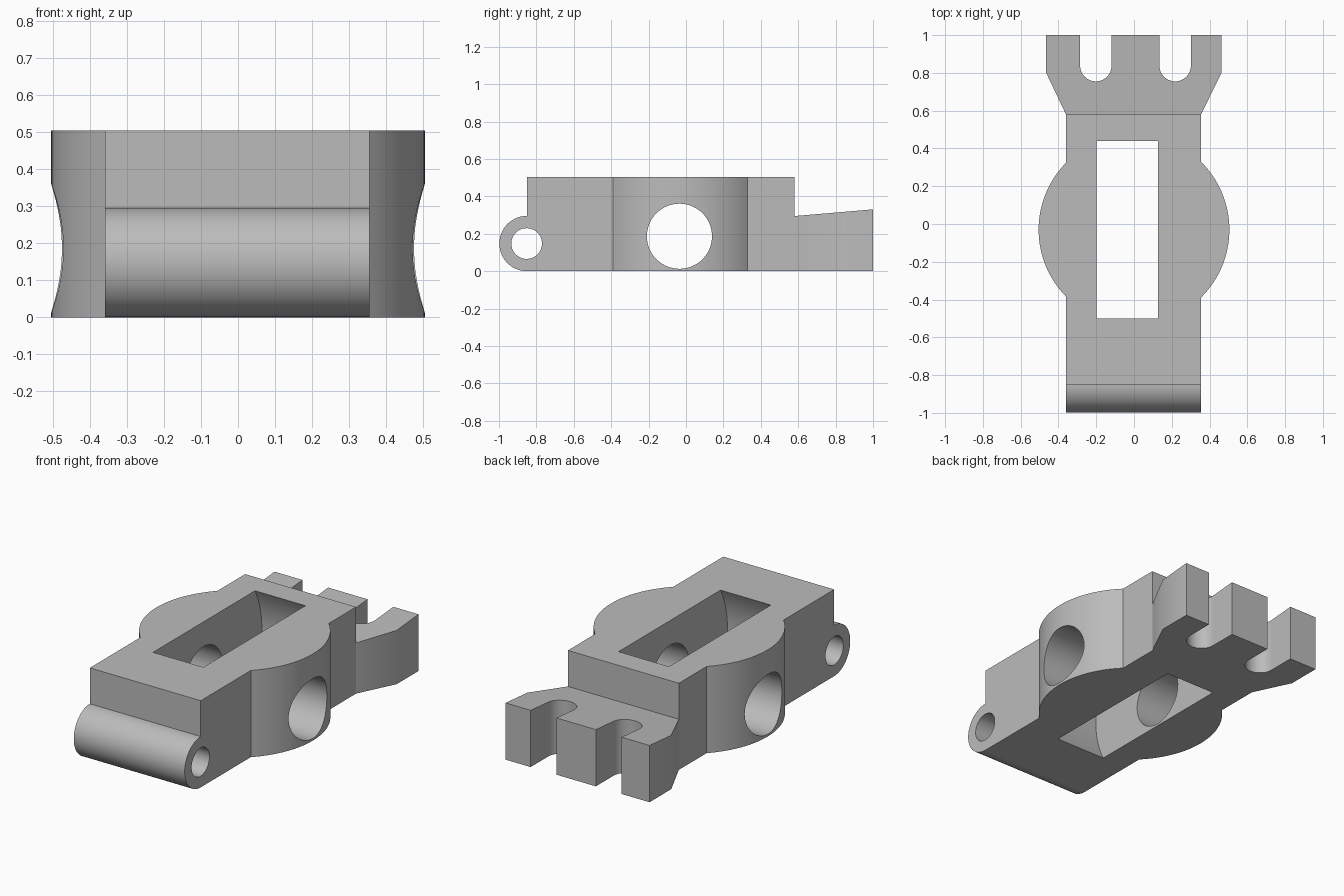
import bpy
import bmesh
from math import sin, cos, pi, radians
from mathutils import Vector

if "Cube" in bpy.data.objects:
    bpy.data.objects.remove(bpy.data.objects["Cube"], do_unlink=True)

grey = bpy.data.materials.new("plain_grey")
grey.use_nodes = True
colour = (0.5, 0.5, 0.5, 1)
grey.diffuse_color = colour
grey.node_tree.nodes["Principled BSDF"].inputs["Base Color"].default_value = colour

HEIGHT = 0.505
LEFT, RIGHT = 0.355, -0.36


def arc(cx, cy, r, start, end, n):
    """Points along an arc, angles in degrees."""
    angles = [radians(start + (end - start) * i / n) for i in range(n + 1)]
    return [(cx + r * cos(a), cy + r * sin(a)) for a in angles]


def circle(cx, cy, r, n=96):
    return arc(cx, cy, r, 0, 360, n)[:-1]


def prism(name, outline, low, high, axis):
    """Extrude an outline along z (outline in x, y) or x (outline in y, z)."""
    def place(p, d):
        return Vector((*p, d)) if axis == "z" else Vector((d, *p))
    bm = bmesh.new()
    face = bm.faces.new([bm.verts.new(place(p, low)) for p in outline])
    top = bmesh.ops.extrude_face_region(bm, geom=[face])["geom"]
    bmesh.ops.translate(bm, vec=place((0, 0), high - low),
                        verts=[g for g in top if isinstance(g, bmesh.types.BMVert)])
    bmesh.ops.recalc_face_normals(bm, faces=bm.faces)
    mesh = bpy.data.meshes.new(name)
    bm.to_mesh(mesh)
    bm.free()
    mesh.materials.append(grey)
    obj = bpy.data.objects.new(name, mesh)
    bpy.context.collection.objects.link(obj)
    return obj


def activate(obj):
    bpy.ops.object.select_all(action="DESELECT")
    obj.select_set(True)
    bpy.context.view_layer.objects.active = obj


def combine(obj, tool, operation):
    tool.hide_render = True
    mod = obj.modifiers.new(operation.lower(), "BOOLEAN")
    mod.operation, mod.solver, mod.object = operation, "EXACT", tool
    activate(obj)
    bpy.ops.object.modifier_apply(modifier=mod.name)
    bpy.data.objects.remove(tool, do_unlink=True)


def finish(obj):
    activate(obj)
    bpy.ops.object.shade_smooth_by_angle(angle=radians(30))
    weighted = obj.modifiers.new("weighted_normals", "WEIGHTED_NORMAL")
    weighted.keep_sharp = True


# Main block with the rounded hinge barrel along its front
profile = arc(-0.85, 0.148, 0.148, 270, 90, 40)
profile += [(-0.85, HEIGHT), (0.58, HEIGHT), (0.58, 0)]
body = prism("body", profile, RIGHT, LEFT, "x")

# Round side bosses
combine(body, prism("boss", circle(0, -0.03, 0.505, 128), 0, HEIGHT, "z"), "UNION")

# Wheel slot with bowed ends, axle bore and hinge pin bore
combine(body, prism("slot", circle(-0.03, HEIGHT / 2, 0.533, 128), -0.198, 0.127, "x"), "DIFFERENCE")
combine(body, prism("axle_bore", circle(-0.035, 0.187, 0.174), -1, 1, "x"), "DIFFERENCE")
combine(body, prism("pin_bore", circle(-0.852, 0.148, 0.082, 64), -1, 1, "x"), "DIFFERENCE")
finish(body)

# Flared rear fork with two round-ended notches
outline = [(RIGHT, 0.58), (LEFT, 0.58), (0.463, 0.8), (0.463, 1)]
for cx in (0.218, -0.202):
    outline += [(cx + 0.083, 1)] + arc(cx, 0.838, 0.083, 0, -180, 32) + [(cx - 0.083, 1)]
outline += [(-0.465, 1), (-0.465, 0.8)]
fork = prism("rear_fork", outline, 0, 0.295, "z")

# The fork top rises gently toward the back
for v in fork.data.vertices:
    if v.co.z > 0.1:
        v.co.z += 0.085 * (v.co.y - 0.58)
finish(fork)
